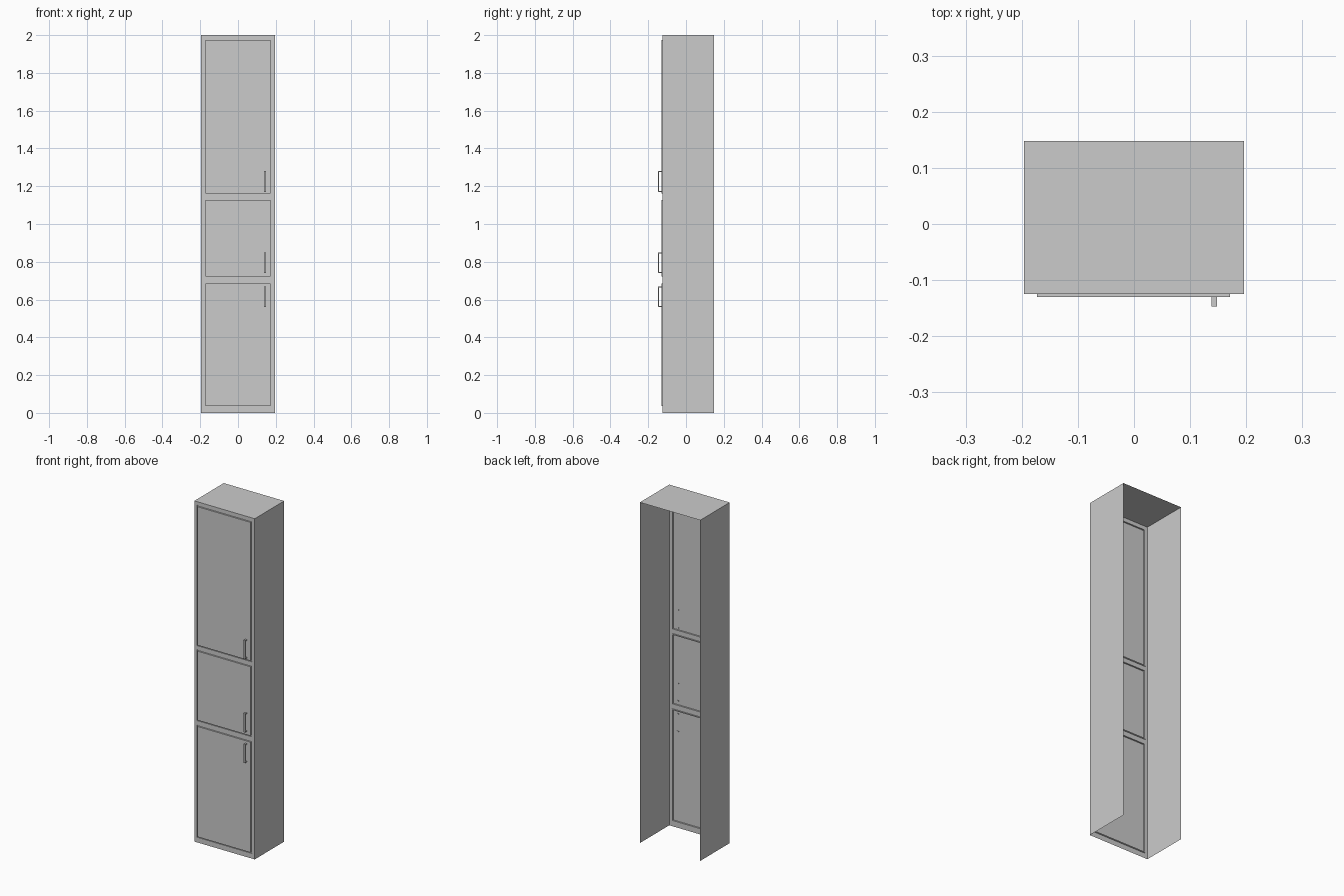
import bpy, bmesh
from mathutils import Vector, Matrix

if "Cube" in bpy.data.objects:
    bpy.data.objects.remove(bpy.data.objects["Cube"])

X0, X1 = -0.196, 0.196        # cabinet sides
FRONT, BACK = -0.125, 0.148   # front wall and open back
HEIGHT = 2.0


def make_object(name, bm):
    mesh = bpy.data.meshes.new(name)
    bm.to_mesh(mesh)
    bm.free()
    obj = bpy.data.objects.new(name, mesh)
    bpy.context.collection.objects.link(obj)
    return obj


def quad(bm, *pts):
    return bm.faces.new([bm.verts.new(p) for p in pts])


def push(bm, face, dy):
    """Extrude one face along y and return its new cap."""
    cap = bmesh.ops.extrude_discrete_faces(bm, faces=[face])["faces"][0]
    bmesh.ops.translate(bm, verts=cap.verts, vec=Vector((0, dy, 0)))
    return cap


def box(bm, x, y, z):
    size = Vector((x[1] - x[0], y[1] - y[0], z[1] - z[0]))
    mid = Vector((sum(x) / 2, sum(y) / 2, sum(z) / 2))
    bmesh.ops.create_cube(bm, size=1, matrix=Matrix.Translation(mid) @ Matrix.Diagonal((*size, 1)))


# Thin shell: front wall, two sides and top; back and bottom are open
bm = bmesh.new()
xs = [X0, -0.179, 0.177, X1]
zs = [0, 0.03, 0.69, 0.715, 1.132, 1.155, 1.98, HEIGHT]
doors = []
for i in range(3):
    for j in range(7):
        a, b, c, d = xs[i], xs[i + 1], zs[j], zs[j + 1]
        f = quad(bm, (a, FRONT, c), (b, FRONT, c), (b, FRONT, d), (a, FRONT, d))
        if i == 1 and j in (1, 3, 5):
            doors.append(f)
quad(bm, (X0, BACK, 0), (X0, FRONT, 0), (X0, FRONT, HEIGHT), (X0, BACK, HEIGHT))
quad(bm, (X1, FRONT, 0), (X1, BACK, 0), (X1, BACK, HEIGHT), (X1, FRONT, HEIGHT))
quad(bm, (X0, FRONT, HEIGHT), (X1, FRONT, HEIGHT), (X1, BACK, HEIGHT), (X0, BACK, HEIGHT))
bmesh.ops.remove_doubles(bm, verts=bm.verts[:], dist=1e-5)

# Doors: a narrow groove, then a slightly raised panel
for f in doors:
    groove = push(bm, f, 0.004)
    bmesh.ops.inset_individual(bm, faces=[groove], thickness=0.006, use_even_offset=True)
    push(bm, groove, -0.009)
make_object("cabinet_body", bm)

# Bar handles with two feet each
for name, z in (("lower", 0.56), ("middle", 0.74), ("upper", 1.17)):
    bm = bmesh.new()
    top = z + 0.11
    box(bm, (0.138, 0.148), (-0.147, -0.142), (z, top))
    for foot in ((z, z + 0.006), (top - 0.006, top)):
        box(bm, (0.138, 0.148), (-0.142, -0.129), foot)
    make_object(name + "_door_handle", bm)
